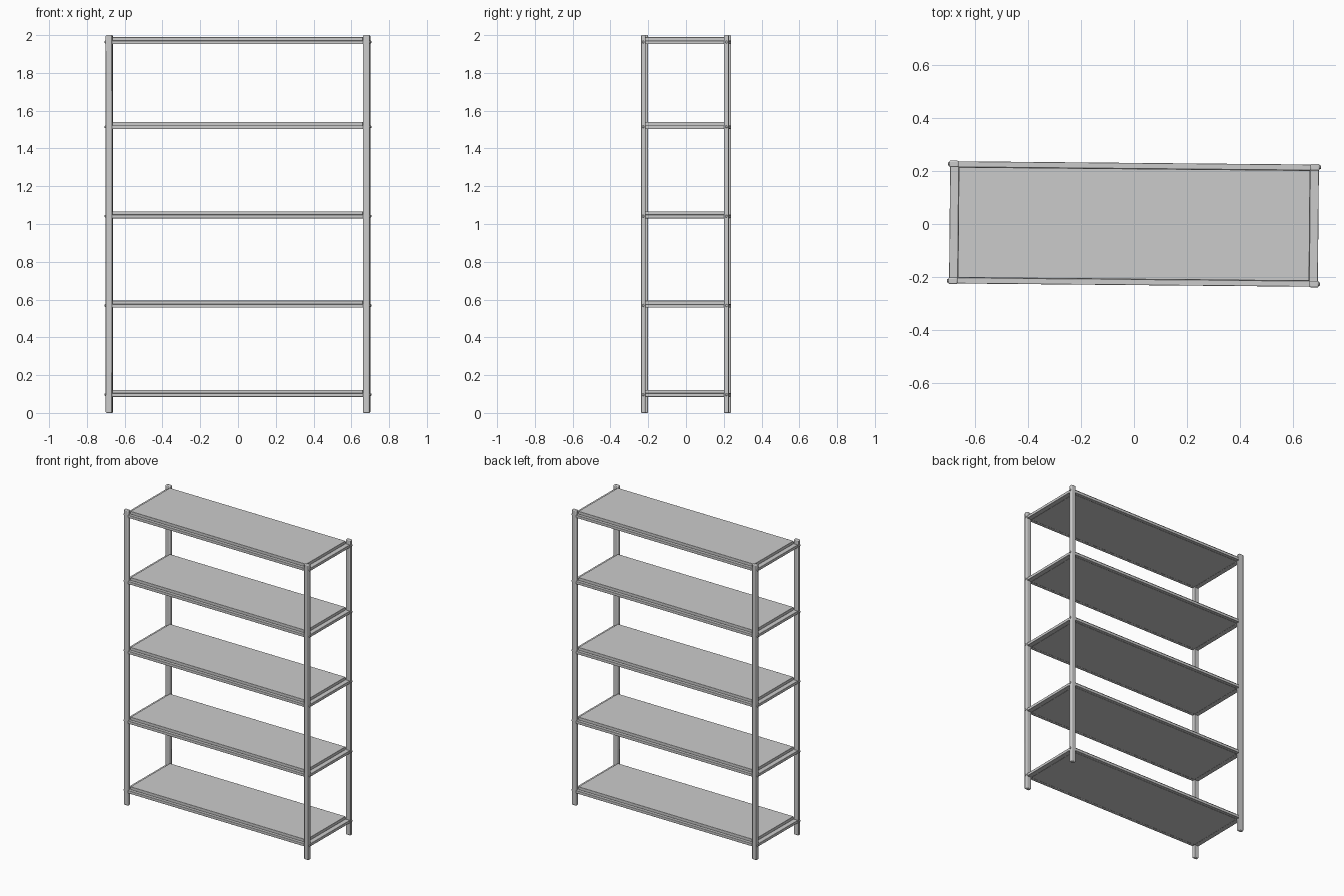
import bpy, math
from mathutils import Matrix

if "Cube" in bpy.data.objects:
    bpy.data.objects.remove(bpy.data.objects["Cube"])

# The whole rack stands turned very slightly about z
TURN = Matrix.Rotation(math.radians(-0.53), 4, 'Z')
PX, PY = 0.681, 0.2205          # post centres
PW, PD = 0.035, 0.025           # post width and depth
SHELF_Z = [0.085, 0.557, 1.03, 1.503, 1.952]
LEDGE, PANEL = 0.019, 0.037     # beam height, panel height


def finish(ob, name, bevel, segments=2):
    ob.name = name
    if bevel:
        m = ob.modifiers.new("soft_edges", 'BEVEL')
        m.width = bevel
        m.segments = segments
    bpy.ops.object.shade_smooth_by_angle(angle=math.radians(35))
    ob.matrix_world = TURN @ ob.matrix_basis
    return ob


def box(name, size, loc, bevel=0.0):
    bpy.ops.mesh.primitive_cube_add(size=1, location=loc)
    ob = bpy.context.object
    ob.scale = size
    bpy.ops.object.transform_apply(location=False, rotation=False, scale=True)
    return finish(ob, name, bevel)


def bolt(name, loc):
    bpy.ops.mesh.primitive_cylinder_add(
        vertices=12, radius=0.007, depth=0.01, location=loc,
        rotation=(0, math.pi / 2, 0))
    return finish(bpy.context.object, name, 0.002, 1)


# Four upright posts
for sx, side in ((-1, "left"), (1, "right")):
    for sy, face in ((-1, "front"), (1, "back")):
        box(f"{face}_{side}_post", (PW, PD, 2.0), (sx * PX, sy * PY, 1.0), 0.005)

# Five shelves: raised panel framed by lower beams, with bolts into the posts
for i, z in enumerate(SHELF_Z, 1):
    box(f"shelf_panel_{i}", (1.325, 0.417, PANEL), (0, 0, z + PANEL / 2), 0.001)
    zb = z + LEDGE / 2
    for s, face in ((-1, "front"), (1, "back")):
        box(f"{face}_beam_{i}", (2 * PX - PW + 0.004, 0.022, LEDGE),
            (0, s * 0.2195, zb), 0.002)
    for s, side in ((-1, "left"), (1, "right")):
        box(f"{side}_beam_{i}", (0.033, 2 * PY - PD + 0.004, LEDGE),
            (s * 0.679, 0, zb), 0.002)
        for sy, face in ((-1, "front"), (1, "back")):
            bolt(f"{face}_{side}_bolt_{i}", (s * (PX + PW / 2), sy * PY, zb + 0.002))
